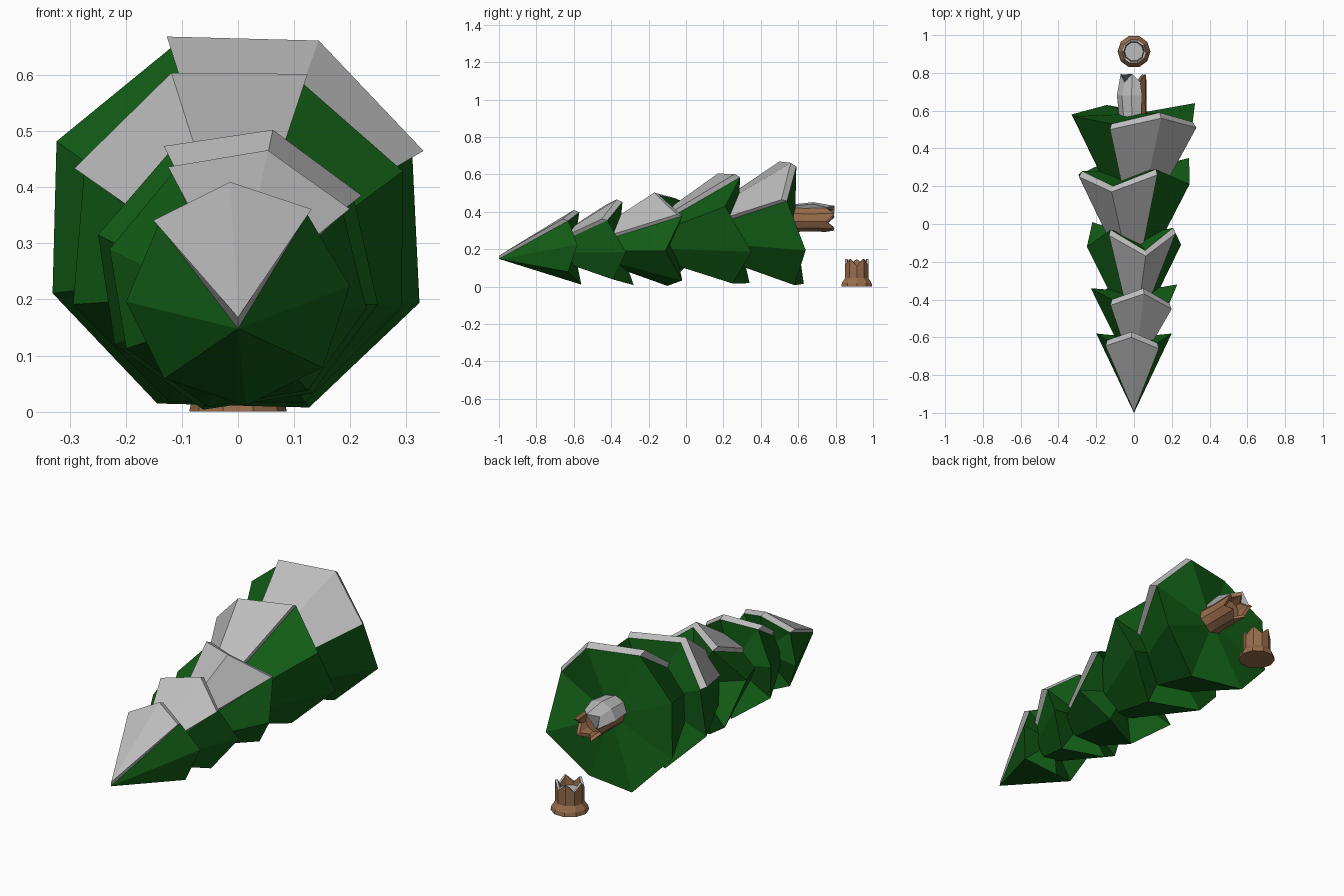
import bpy
from math import cos, sin, radians, tau
from mathutils import Vector

cube = bpy.data.objects.get("Cube")
if cube:
    bpy.data.objects.remove(cube, do_unlink=True)


def material(name, colour):
    m = bpy.data.materials.new(name)
    m.use_nodes = True
    m.diffuse_color = (*colour, 1)
    m.node_tree.nodes["Principled BSDF"].inputs["Base Color"].default_value = (*colour, 1)
    return m


GREEN = material("pine green", (0.006, 0.11, 0.008))
SNOW = material("snow grey", (0.5, 0.5, 0.5))
BARK = material("bark brown", (0.31, 0.15, 0.07))


def make(name, verts, faces, mats, slots=None):
    mesh = bpy.data.meshes.new(name)
    mesh.from_pydata([tuple(v) for v in verts], [], faces)
    for m in mats:
        mesh.materials.append(m)
    if slots:
        mesh.polygons.foreach_set("material_index", slots)
    mesh.update()
    obj = bpy.data.objects.new(name, mesh)
    bpy.context.collection.objects.link(obj)
    return obj


def tier(name, tip, centre_z, radius, turn, depths, snowy):
    """Eight-sided cone lying along y with a ragged rim and a snow slab on two sides."""
    n = len(depths)
    tip = Vector((0, *tip))
    outer, rim = [], []
    for i, y in enumerate(depths):
        a = radians(turn) - tau * i / n
        x, z = radius * cos(a), radius * sin(a)
        outer.append(Vector((x, y, centre_z + z)))
        covered = i in snowy
        s = 0.94 if covered else 1
        rim.append(Vector((x * s, y + 0.03 * covered, centre_z + z * s)))
    # green branches, closed behind by a fan
    hub = Vector((0, sum(v.y for v in rim) / n, centre_z))
    faces = []
    for i in range(n):
        j = (i + 1) % n
        faces += [(0, i + 2, j + 2), (1, j + 2, i + 2)]
    make(name + "_branches", [tip, hub] + rim, faces, [GREEN])
    # snow slab: top, rear lip and two ends
    a, b, c = snowy
    verts = [tip + Vector((0, 0.004, 0.02)), outer[a], outer[b], outer[c],
             tip, rim[a], rim[b], rim[c]]
    make(name + "_snow", verts,
         [(0, 1, 2), (0, 2, 3), (1, 5, 6, 2), (2, 6, 7, 3),
          (0, 4, 5, 1), (0, 3, 7, 4), (4, 6, 5), (4, 7, 6)], [SNOW])


# Branch tiers from the tip back; depths go clockwise from the upper left corner
tier("tip_tier", (-1, 0.148), 0.21, 0.2, 139,
     [-.645, -.6, -.66, -.58, -.63, -.56, -.63, -.58], (0, 1, 2))
tier("second_tier", (-.8, 0.18), 0.237, 0.235, 122,
     [-.43, -.37, -.45, -.32, -.39, -.28, -.38, -.34], (0, 1, 2))
tier("third_tier", (-.62, 0.19), 0.253, 0.257, 121,
     [-.06, -.17, -.05, -.11, -.02, -.1, .01, -.12], (0, 1, 2))
tier("fourth_tier", (-.36, 0.21), 0.31, 0.317, 112,
     [.17, .26, .21, .35, .25, .34, .26, .25], (7, 0, 1))
tier("base_tier", (-.1, 0.25), 0.338, 0.354, 111,
     [.5, .56, .51, .64, .58, .63, .58, .57], (0, 1, 2))

SIDES = 10


def ring(radius, height, jag=0, turn=0):
    """Ring of points around z, alternately raised by jag."""
    return [Vector((radius * cos(tau * i / SIDES + turn), radius * sin(tau * i / SIDES + turn),
                    height + jag * (i % 2))) for i in range(SIDES)]


def broken_log(name, rings, slots, mats):
    """Lofted rings closed at both ends; one slot per band plus one for the last cap."""
    verts = [v for r in rings for v in r]
    faces, index = [tuple(reversed(range(SIDES)))], [0]
    for k in range(len(rings) - 1):
        for i in range(SIDES):
            j = (i + 1) % SIDES
            faces.append((k * SIDES + i, k * SIDES + j, (k + 1) * SIDES + j, (k + 1) * SIDES + i))
            index.append(slots[k])
    faces.append(tuple(range(len(verts) - SIDES, len(verts))))
    index.append(slots[-1])
    return make(name, verts, faces, mats, index)


# Stump: flared foot, jagged snowy crown, hollow top
stump = broken_log("stump", [ring(.087, 0), ring(.083, .02), ring(.066, .045),
                             ring(.066, .113, .035), ring(.054, .113, .035), ring(.05, .1)],
                   [0, 0, 0, 1, 0, 1], [BARK, SNOW])
stump.location = (0, 0.913, 0)

# Broken trunk end, lying along y
TURN = radians(10)
trunk = broken_log("trunk", [ring(.072, 0, 0, TURN), ring(.066, .08, 0, TURN),
                             ring(.068, .2, .045, TURN), ring(.052, .195, .04, TURN),
                             ring(.048, .17, 0, TURN)], [0, 0, 0, 0, 0], [BARK])

# Snow lying on the upper sides of the trunk
under = [ring(r, h, j, TURN)[5:9] for r, h, j in ((.064, 0, 0), (.064, .1, 0), (.06, .195, .045))]
over = [ring(r, h, j, TURN)[5:9] for r, h, j in ((.078, 0, 0), (.092, .13, 0), (.072, .2, .045))]
loops = [o + u[::-1] for o, u in zip(over, under)]
size = len(loops[0])
bands = [(k * size + i, k * size + (i + 1) % size, (k + 1) * size + (i + 1) % size, (k + 1) * size + i)
         for k in range(2) for i in range(size)]
caps = [tuple(reversed(range(size))), tuple(range(2 * size, 3 * size))]
trunk_snow = make("trunk_snow", [v for l in loops for v in l], bands + caps, [SNOW])

for part in (trunk, trunk_snow):
    part.rotation_euler = (radians(-90), 0, 0)
    part.location = (0, 0.55, 0.36)
